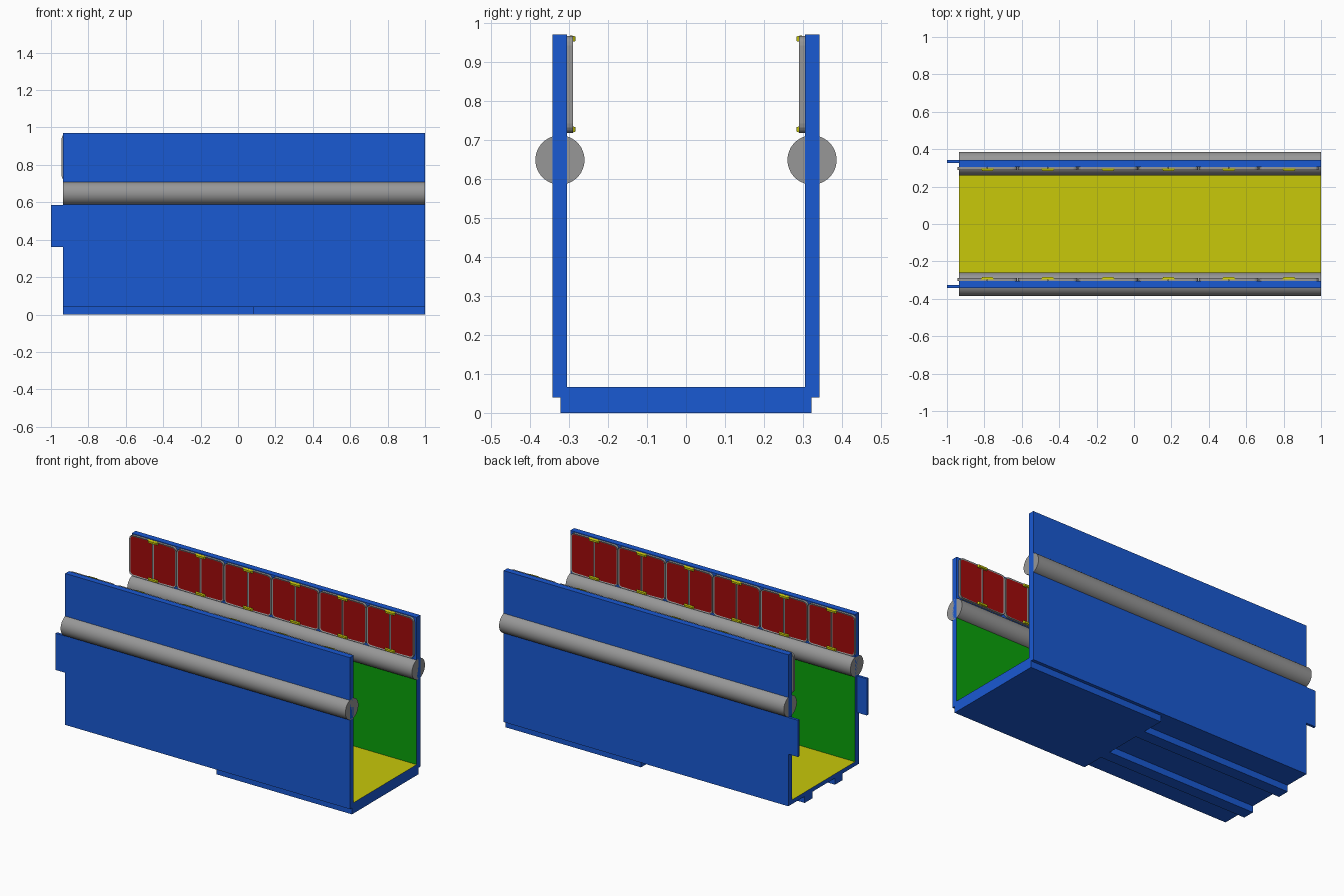
import bpy, bmesh, math
from mathutils import Matrix

if "Cube" in bpy.data.objects:
    bpy.data.objects.remove(bpy.data.objects["Cube"])


def material(name, color):
    m = bpy.data.materials.new(name)
    m.diffuse_color = (*color, 1)
    m.use_nodes = True
    m.node_tree.nodes["Principled BSDF"].inputs["Base Color"].default_value = m.diffuse_color
    return m


BLUE = material("blue", (0.01, 0.10, 0.65))
GREEN = material("green", (0.003, 0.36, 0.003))
YELLOW = material("yellow", (0.58, 0.58, 0.003))
RED = material("red", (0.36, 0.003, 0.003))
GREY = material("grey", (0.31, 0.31, 0.31))

X0, X1 = -0.935, 1.0


def finish(bm, name, mats):
    bmesh.ops.recalc_face_normals(bm, faces=bm.faces[:])
    me = bpy.data.meshes.new(name)
    bm.to_mesh(me)
    bm.free()
    for m in mats:
        me.materials.append(m)
    ob = bpy.data.objects.new(name, me)
    bpy.context.collection.objects.link(ob)
    return ob


def box(name, x, y, z, mat, face_mat=None, face_dir=None):
    """Box from ranges; the face pointing along face_dir may get a second material."""
    y = sorted(y)
    bm = bmesh.new()
    bmesh.ops.create_cube(bm, size=1)
    for v in bm.verts:
        v.co = [r[0] if c < 0 else r[1] for c, r in zip(v.co, (x, y, z))]
    bm.normal_update()
    if face_mat:
        for f in bm.faces:
            if sum(a * b for a, b in zip(f.normal, face_dir)) > 0.9:
                f.material_index = 1
    return finish(bm, name, [mat] + ([face_mat] if face_mat else []))


def prism(bm, pts, y0, y1):
    """Extrude an xz outline from y0 to y1 and return the end face."""
    base = bm.faces.new([bm.verts.new((x, y0, z)) for x, z in pts])
    ext = bmesh.ops.extrude_face_region(bm, geom=[base], use_keep_orig=True)["geom"]
    for v in (g for g in ext if isinstance(g, bmesh.types.BMVert)):
        v.co.y = y1
    return next(g for g in ext if isinstance(g, bmesh.types.BMFace))


def pad_outline(xi, xo, z0, z1, r=0.024, n=4):
    """Rectangle square at xi with both corners rounded at xo."""
    s = 1 if xo > xi else -1
    pts = [(xi, z0)]
    for k in range(n + 1):
        a = math.pi / 2 * k / n
        pts.append((xo - s * r + s * r * math.sin(a), z0 + r - r * math.cos(a)))
    for k in range(n + 1):
        a = math.pi / 2 * k / n
        pts.append((xo - s * r + s * r * math.cos(a), z1 - r + r * math.sin(a)))
    return pts + [(xi, z1)]


# Floor, stepped underside plate and rear runners
box("floor", (X0, X1), (-0.305, 0.305), (0.04, 0.066), BLUE, YELLOW, (0, 0, 1))
box("underside_plate", (0.08, X1), (-0.322, 0.322), (0, 0.04), BLUE)

PITCH = 0.3225
for s, side in ((-1, "front"), (1, "back")):
    box(side + "_runner", (X0, 0.08), (s * 0.11, s * 0.183), (0, 0.04), BLUE)

    # Side walls, green inside below the tube
    wy = (s * 0.305, s * 0.342)
    box(side + "_lower_wall", (X0, X1), wy, (0.04, 0.648), BLUE, GREEN, (0, -s, 0))
    box(side + "_upper_wall", (X0, X1), wy, (0.648, 0.97), BLUE)
    box(side + "_end_tab", (-1.0, X0), (s * 0.326, s * 0.342), (0.36, 0.585), BLUE)

    # Side tube
    bm = bmesh.new()
    bmesh.ops.create_cone(
        bm, cap_ends=True, segments=48, radius1=0.063, radius2=0.063, depth=X1 - X0,
        matrix=Matrix.Translation(((X0 + X1) / 2, s * 0.323, 0.648))
        @ Matrix.Rotation(math.pi / 2, 4, "Y"))
    tube = finish(bm, side + "_tube", [GREY])
    for f in tube.data.polygons:
        f.use_smooth = len(f.vertices) == 4

    # Row of framed red pads in pairs, with yellow clips
    pads, clips = bmesh.new(), bmesh.new()
    for i in range(6):
        cx = -0.945 + PITCH * (i + 0.5)
        for d in (-1, 1):
            face = prism(pads, pad_outline(cx + d * 0.001, cx + d * 0.159, 0.717, 0.966),
                         s * 0.305, s * 0.290)
            bmesh.ops.recalc_face_normals(pads, faces=pads.faces[:])
            bmesh.ops.inset_individual(pads, faces=[face], thickness=0.008)
            face.material_index = 1
            for v in face.verts:
                v.co.y = s * 0.293
        for z0, z1 in ((0.717, 0.736), (0.949, 0.968)):
            face = prism(clips, [(cx - 0.036, z0), (cx + 0.036, z0),
                                 (cx + 0.036, z1), (cx - 0.036, z1)],
                         s * 0.296, s * 0.283)
            zm = (z0 + z1) / 2
            for v in face.verts:
                v.co.x = cx + (v.co.x - cx) * 0.75
                v.co.z = zm + (v.co.z - zm) * 0.6
    finish(pads, side + "_wall_pads", [GREY, RED])
    finish(clips, side + "_pad_clips", [YELLOW])
